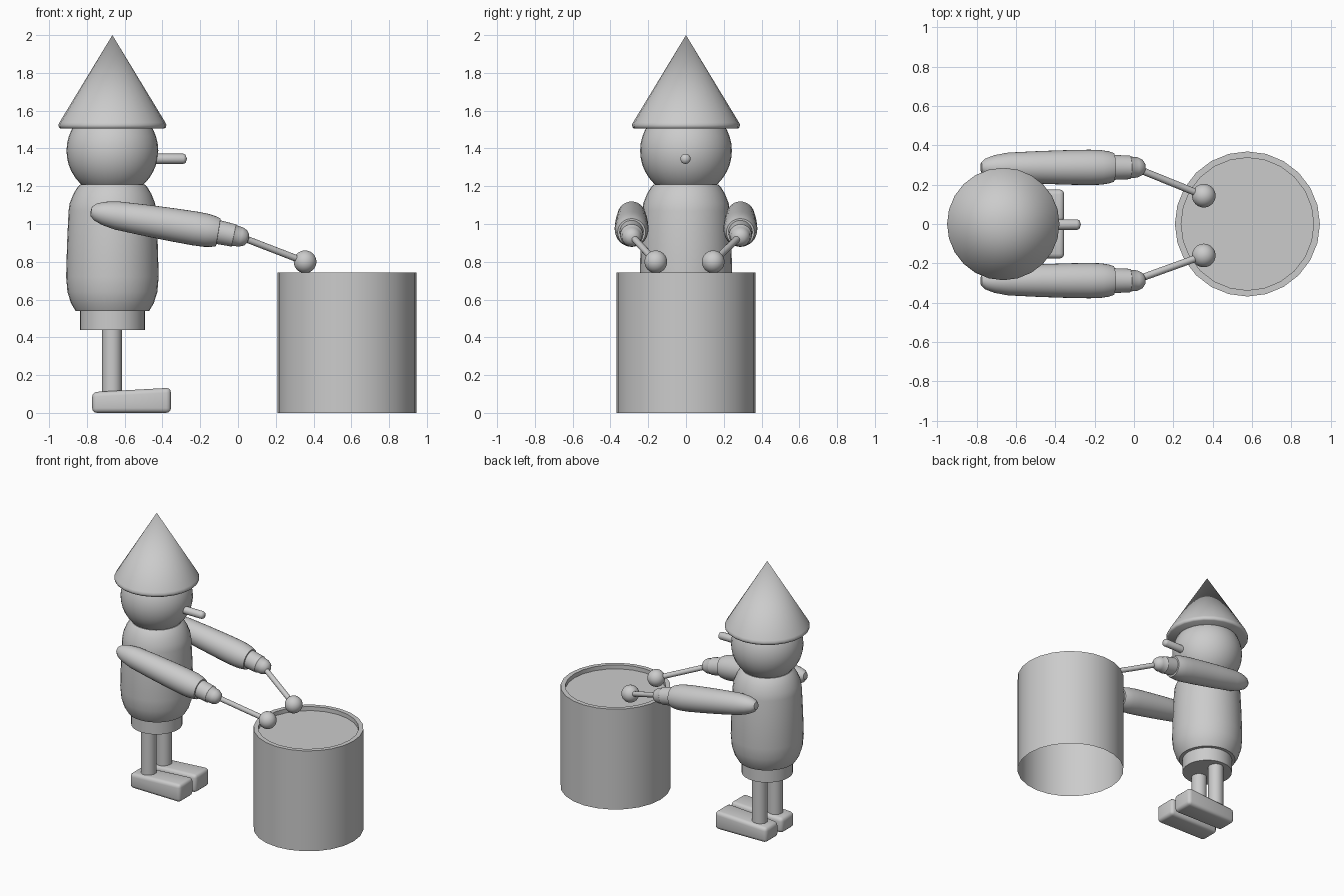
import bpy, bmesh, math
from mathutils import Vector, Matrix

if "Cube" in bpy.data.objects:
    bpy.data.objects.remove(bpy.data.objects["Cube"])

FX = -0.665   # figure axis
DX = 0.577    # drum axis


def finish(name, bm, angle=35):
    bmesh.ops.remove_doubles(bm, verts=bm.verts, dist=1e-5)
    bmesh.ops.recalc_face_normals(bm, faces=bm.faces)
    mesh = bpy.data.meshes.new(name)
    bm.to_mesh(mesh)
    bm.free()
    ob = bpy.data.objects.new(name, mesh)
    bpy.context.collection.objects.link(ob)
    bpy.ops.object.select_all(action='DESELECT')
    ob.select_set(True)
    bpy.context.view_layer.objects.active = ob
    bpy.ops.object.shade_smooth_by_angle(angle=math.radians(angle))
    return ob


def lathe(name, profile, start, end=None, sides=32, angle=35):
    """Spin (distance along axis, radius) points about the axis start -> end."""
    start = Vector(start)
    axis = (Vector(end) - start) if end else Vector((0, 0, 1))
    mat = Matrix.Translation(start) @ axis.to_track_quat('Z', 'Y').to_matrix().to_4x4()
    bm = bmesh.new()
    rings = []
    for t, r in profile:
        if r == 0:
            rings.append([bm.verts.new(mat @ Vector((0, 0, t)))] * sides)
        else:
            rings.append([bm.verts.new(mat @ Vector((r * math.cos(2 * math.pi * i / sides),
                                                     r * math.sin(2 * math.pi * i / sides), t)))
                          for i in range(sides)])
    for a, b in zip(rings, rings[1:]):
        for i in range(sides):
            j = (i + 1) % sides
            loop = list(dict.fromkeys((a[i], a[j], b[j], b[i])))
            bm.faces.new(loop)
    return finish(name, bm, angle)


def ball(name, centre, r):
    bm = bmesh.new()
    bmesh.ops.create_uvsphere(bm, u_segments=32, v_segments=20, radius=r,
                              matrix=Matrix.Translation(centre))
    return finish(name, bm)


# head, pointed hat and stick nose
ball("head", (FX, 0, 1.388), 0.243)
lathe("hat", [(1.505, 0), (1.505, 0.275), (1.512, 0.283), (1.525, 0.286),
              (1.538, 0.28), (2.0, 0)], (FX, 0, 0), sides=24, angle=60)
lathe("nose", [(0, 0), (0, 0.027), (0.185, 0.027), (0.197, 0.022), (0.205, 0)],
      (-0.475, -0.003, 1.345), (-0.27, -0.003, 1.345), sides=20, angle=50)

# torso and skirt
lathe("body", [(0.54, 0), (0.54, 0.195), (0.58, 0.219), (0.64, 0.238), (0.72, 0.245),
               (0.9, 0.24), (1.07, 0.232), (1.11, 0.226), (1.16, 0.206), (1.195, 0.185),
               (1.21, 0.17), (1.21, 0)], (FX, 0, 0))
lathe("skirt", [(0.44, 0), (0.44, 0.172), (0.56, 0.172), (0.56, 0)], (FX, 0, 0))

for side, s in (("left", 1), ("right", -1)):
    off = 0.003 * s
    # leg
    lathe(side + "_leg", [(0.08, 0), (0.08, 0.053), (0.45, 0.053), (0.45, 0)],
          (FX - 0.002, s * 0.09, 0), sides=24)

    # shoe: wedge box, rounded, taller and wider at the toe
    bm = bmesh.new()
    bmesh.ops.create_cube(bm, size=1)
    for v in bm.verts:
        toe = v.co.x > 0
        v.co.y = s * 0.093 + v.co.y * (0.166 if toe else 0.15)
        v.co.z = (0.133 if toe else 0.11) if v.co.z > 0 else 0
        v.co.x = -0.355 if toe else -0.772
    bmesh.ops.bevel(bm, geom=bm.edges[:], offset=0.025, segments=3,
                    profile=0.5, affect='EDGES')
    finish(side + "_shoe", bm, 40)

    # sleeve, cuff with hand, drumstick
    ya = 0.285 * s + off
    lathe(side + "_arm", [(0, 0), (0.003, 0.025), (0.025, 0.045), (0.07, 0.062),
                          (0.14, 0.075), (0.3, 0.083), (0.45, 0.088), (0.56, 0.09),
                          (0.62, 0.088), (0.66, 0.082), (0.685, 0.074), (0.69, 0)],
          (-0.78, ya, 1.068), (-0.1, ya, 0.955))
    lathe(side + "_hand", [(0, 0), (0, 0.064), (0.1, 0.06), (0.105, 0.055), (0.14, 0.052),
                           (0.165, 0.04), (0.178, 0.022), (0.182, 0)],
          (-0.12, ya, 0.96), (0.06, ya, 0.922), angle=40)
    tip = Vector((0.355, s * 0.152 - 0.008, 0.8))
    grip = Vector((0.0, ya, 0.937))
    length = (tip - grip).length
    lathe(side + "_stick", [(0, 0), (0, 0.018), (length, 0.018), (length, 0)],
          grip, tip, sides=16)
    ball(side + "_stick_tip", tip, 0.06)

# drum: shell open below, with a rim and a sunken skin
lathe("drum", [(0, 0.369), (0.742, 0.369), (0.742, 0.337), (0.712, 0.337), (0.712, 0)],
      (DX, 0, 0), sides=24)
